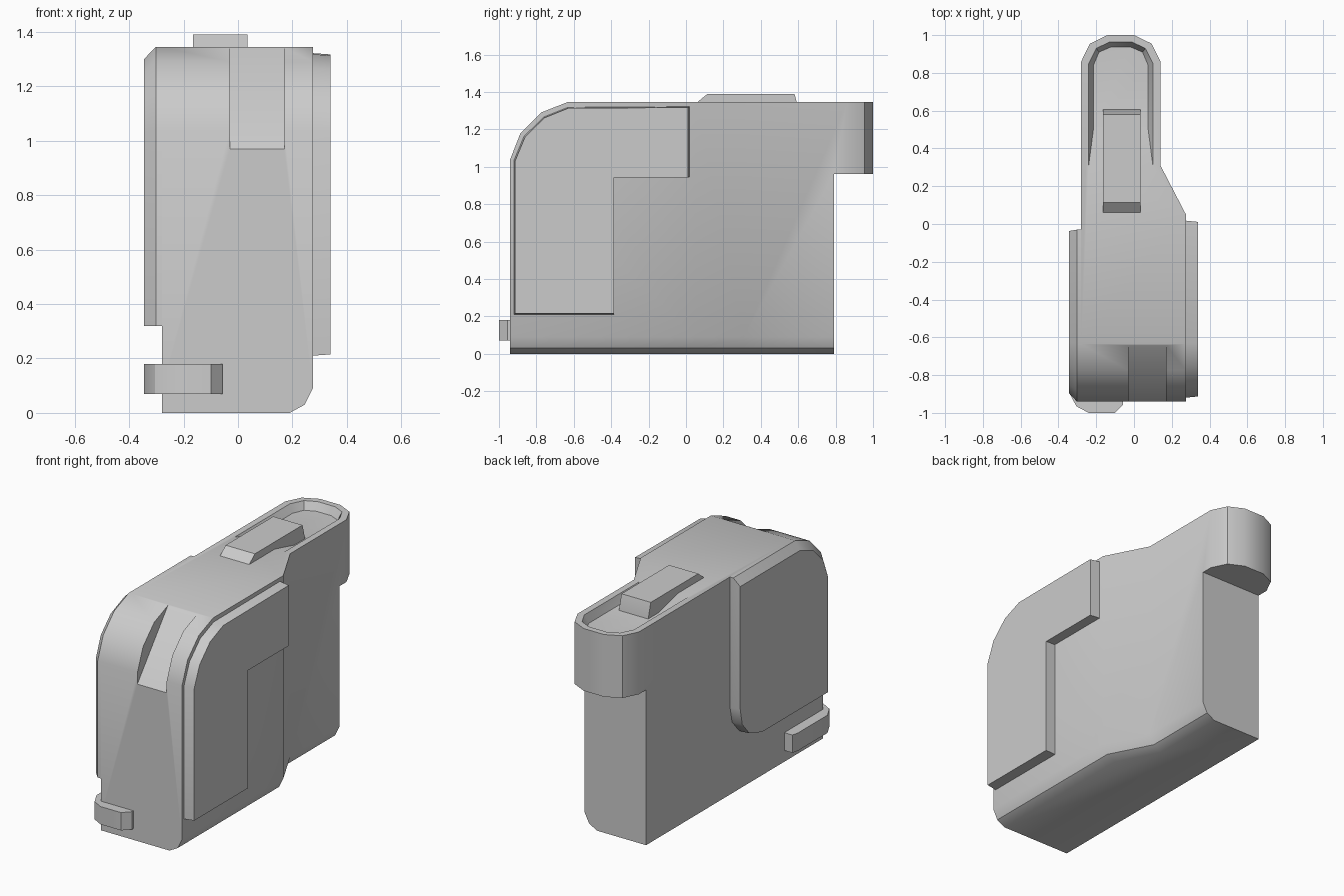
import bpy, bmesh

if "Cube" in bpy.data.objects:
    bpy.data.objects.remove(bpy.data.objects["Cube"])


def loft(name, loops):
    """Closed solid through loops with equal point counts."""
    bm = bmesh.new()
    rings = [[bm.verts.new(p) for p in lp] for lp in loops]
    n = len(rings[0])
    for a, b in zip(rings, rings[1:]):
        for i in range(n):
            j = (i + 1) % n
            bm.faces.new((a[i], a[j], b[j], b[i]))
    bm.faces.new(rings[0][::-1])
    bm.faces.new(rings[-1])
    bmesh.ops.recalc_face_normals(bm, faces=bm.faces)
    me = bpy.data.meshes.new(name)
    bm.to_mesh(me)
    bm.free()
    ob = bpy.data.objects.new(name, me)
    bpy.context.collection.objects.link(ob)
    return ob


def prism_x(name, profile, x0, x1):
    return loft(name, [[(x, y, z) for y, z in profile] for x in (x0, x1)])


def boolean(ob, cutter, op):
    m = ob.modifiers.new("cut", 'BOOLEAN')
    m.operation, m.object, m.solver = op, cutter, 'EXACT'
    bpy.context.view_layer.objects.active = ob
    bpy.ops.object.modifier_apply(modifier=m.name)
    bpy.data.objects.remove(cutter, do_unlink=True)


def smooth(ob):
    bpy.ops.object.select_all(action='DESELECT')
    ob.select_set(True)
    bpy.context.view_layer.objects.active = ob
    bpy.ops.object.shade_smooth_by_angle(angle=0.56)


TOP = 1.345
CX = -0.07          # centre line of the narrow rear head


def rounded(half):
    """Right half of a rounded end, mirrored about CX."""
    return ([(CX + dx, y) for dx, y in half]
            + [(CX - dx, y) for dx, y in reversed(half)])


# main body: plan outline with rounded lower right edge
plan = ([(-0.28, -1.1), (0.275, -1.1), (0.275, 0.05), (0.14, 0.31)]
        + rounded([(0.21, 0.86), (0.163, 0.955), (0.07, 1.0)]))
layers = [(0, 0.085), (0.03, 0.03), (0.09, 0), (1.5, 0)]
body = loft("body", [[(x - (s if x > 0.13 else 0), y, z) for x, y in plan]
                     for z, s in layers])

# side silhouette: rounded front top and overhanging rear head
side = [(-0.94, -0.1), (0.79, -0.1), (0.79, 0.96), (1.1, 0.96), (1.1, TOP),
        (-0.635, TOP), (-0.775, 1.29), (-0.885, 1.18), (-0.94, 1.04)]
boolean(body, prism_x("side_cutter", side, -0.6, 0.6), 'INTERSECT')

# flat notch across the front top corner
notch = [(-0.64, TOP), (-0.94, 0.97), (-1.18, 0.67), (-1.18, 1.6), (-0.64, 1.6)]
boolean(body, prism_x("notch_cutter", notch, -0.03, 0.17), 'DIFFERENCE')

# recess with a ramp in the top of the head
rim = rounded([(0.17, 0.31), (0.17, 0.85), (0.13, 0.93), (0.06, 0.963)])
floor = rounded([(0.145, 0.5), (0.145, 0.84), (0.115, 0.91), (0.05, 0.938)])
boolean(body, loft("recess_cutter", [
    [(x, y, 1.297) for x, y in floor],
    [(x, y, TOP) for x, y in rim],
    [(x, y, 1.45) for x, y in rim]]), 'DIFFERENCE')

# raised tab on top
tab = prism_x("top_tab", [(0.06, 1.28), (0.06, TOP), (0.115, 1.39), (0.58, 1.39),
                          (0.607, 1.29), (0.607, 1.28)], -0.165, 0.035)

# left cover plate with bevelled front and top edge
outer = [(-0.94, 0.32), (-0.25, 0.32), (-0.12, 0.36), (-0.05, 0.44), (-0.03, 0.54),
         (-0.03, TOP), (-0.635, TOP), (-0.775, 1.29), (-0.885, 1.18), (-0.94, 1.04)]
inner = [(-0.895, 0.32), (-0.25, 0.32), (-0.125, 0.36), (-0.057, 0.44), (-0.037, 0.54),
         (-0.037, 1.3), (-0.625, 1.3), (-0.75, 1.25), (-0.847, 1.155), (-0.895, 1.03)]
left = loft("left_cover", [[(x, y, z) for y, z in p] for x, p in
                           ((-0.28, outer), (-0.302, outer), (-0.345, inner))])

# right stepped plate, slightly tapered
step = [(-0.92, 0.21), (-0.385, 0.21), (-0.385, 0.945), (0.018, 0.945), (0.018, 1.322),
        (-0.632, 1.318), (-0.762, 1.266), (-0.867, 1.162), (-0.92, 1.035)]
right = loft("right_plate", [
    [(0.27, y, z) for y, z in step],
    [(0.34, -0.45 + (y + 0.45) * 0.985, 0.76 + (z - 0.76) * 0.991) for y, z in step]])

# small clip wrapping the lower front left corner
clip_plan = [(-0.27, -0.56), (-0.335, -0.56), (-0.345, -0.60), (-0.345, -0.89),
             (-0.305, -0.965), (-0.24, -1.0), (-0.10, -1.0), (-0.057, -0.955),
             (-0.057, -0.93), (-0.27, -0.93)]
clip = loft("corner_clip", [[(x, y, z) for x, y in clip_plan] for z in (0.07, 0.18)])

for ob in (body, tab, left, right, clip):
    smooth(ob)
